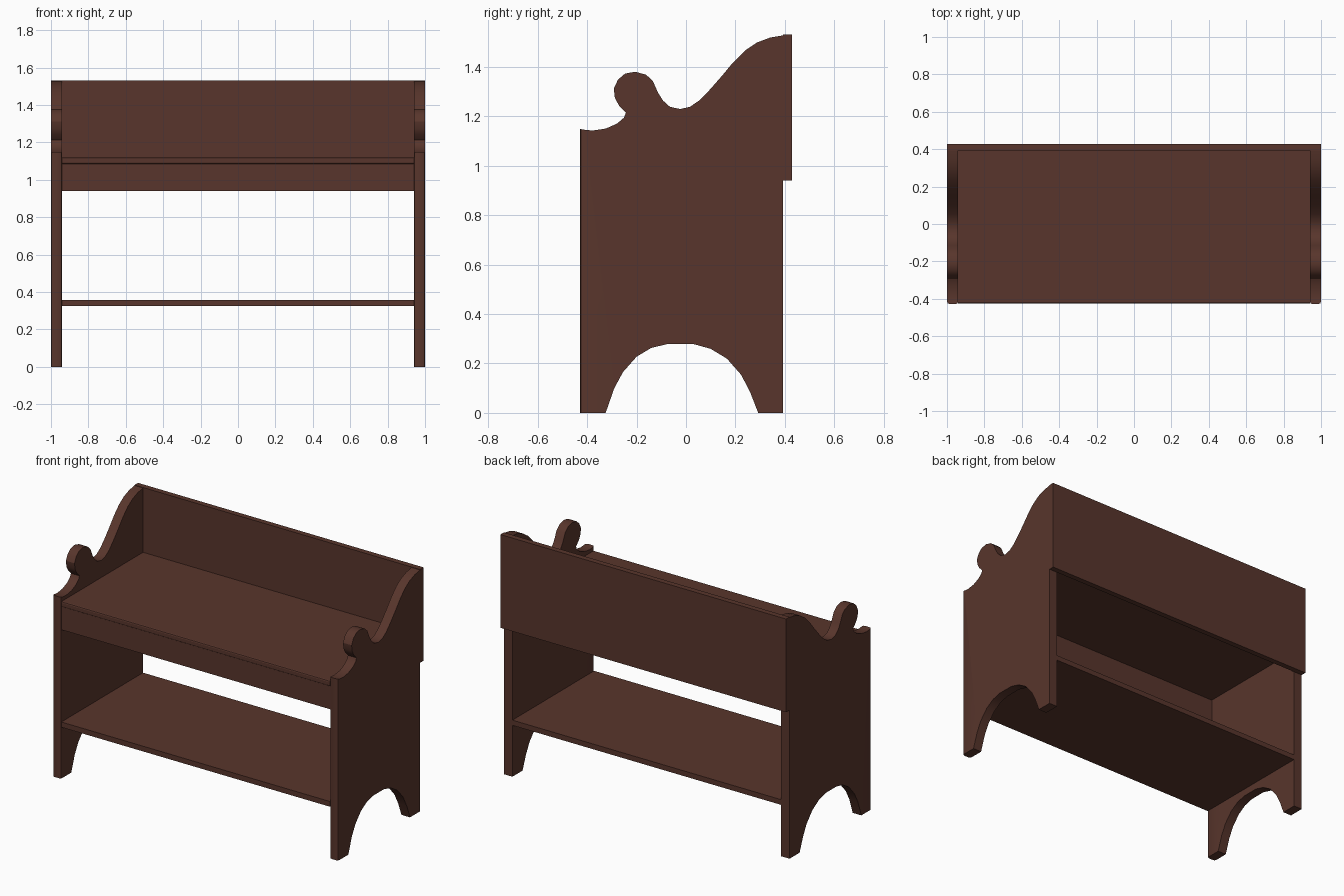
import bpy, bmesh

if "Cube" in bpy.data.objects:
    bpy.data.objects.remove(bpy.data.objects["Cube"])

wood = bpy.data.materials.new("dark brown wood")
wood.diffuse_color = (0.098, 0.036, 0.025, 1)
wood.use_nodes = True
wood.node_tree.nodes["Principled BSDF"].inputs["Base Color"].default_value = wood.diffuse_color

W, T = 1.0, 0.06            # half width, side board thickness
FRONT, BACK, REAR = -0.428, 0.393, 0.428


def finish(bm, name):
    bmesh.ops.recalc_face_normals(bm, faces=bm.faces)
    mesh = bpy.data.meshes.new(name)
    bm.to_mesh(mesh)
    bm.free()
    mesh.materials.append(wood)
    ob = bpy.data.objects.new(name, mesh)
    bpy.context.collection.objects.link(ob)
    return ob


def bevel_front(bm, axis, y, size):
    """Round the front edges that run along one axis."""
    edges = [e for e in bm.edges
             if all(abs(v.co.y - y) < 1e-4 for v in e.verts)
             and abs(e.verts[0].co[axis] - e.verts[1].co[axis]) > 0.5]
    bmesh.ops.bevel(bm, geom=edges, offset=size, segments=2,
                    profile=0.5, affect='EDGES')


def board(name, x, y0, y1, z0, z1, round_front=0):
    bm = bmesh.new()
    bmesh.ops.create_cube(bm, size=1)
    for v in bm.verts:
        v.co.x *= 2 * x
        v.co.y = y0 if v.co.y < 0 else y1
        v.co.z = z0 if v.co.z < 0 else z1
    if round_front:
        bevel_front(bm, 0, y0, round_front)
    return finish(bm, name)


# Side boards: arched foot below, scrolled armrest above
arch = [(-0.325, 0), (-0.29, 0.10), (-0.255, 0.165), (-0.20, 0.227),
        (-0.14, 0.263), (-0.077, 0.278), (0.032, 0.278), (0.10, 0.259),
        (0.166, 0.219), (0.223, 0.154), (0.259, 0.085), (0.292, 0)]
scroll = [(BACK, 1.527), (0.34, 1.518), (0.287, 1.498), (0.239, 1.466),
          (0.19, 1.417), (0.146, 1.364), (0.097, 1.308), (0.053, 1.263),
          (0.016, 1.238), (-0.024, 1.229), (-0.065, 1.238),
          (-0.093, 1.263), (-0.113, 1.295), (-0.135, 1.344),
          (-0.162, 1.368), (-0.206, 1.38), (-0.247, 1.372),
          (-0.275, 1.348), (-0.292, 1.312), (-0.288, 1.275),
          (-0.271, 1.243), (-0.243, 1.214), (-0.251, 1.194),
          (-0.279, 1.17), (-0.324, 1.15), (-0.377, 1.142),
          (-0.41, 1.145), (FRONT, 1.148)]
profile = [(FRONT, 0)] + arch + [(BACK, 0)] + scroll

for side, label in ((-1, "left"), (1, "right")):
    bm = bmesh.new()
    face = bm.faces.new([bm.verts.new((side * W, y, z)) for y, z in profile])
    ext = bmesh.ops.extrude_face_region(bm, geom=[face], use_keep_orig=True)
    for v in ext["geom"]:
        if isinstance(v, bmesh.types.BMVert):
            v.co.x -= side * T
    bmesh.ops.recalc_face_normals(bm, faces=bm.faces)
    bevel_front(bm, 2, FRONT, 0.014)
    ob = finish(bm, label + "_side_board")
    bpy.ops.object.select_all(action='DESELECT')
    ob.select_set(True)
    bpy.context.view_layer.objects.active = ob
    bpy.ops.object.shade_smooth_by_angle(angle=0.52)

# Boards spanning between the sides
inner = W - T
board("seat", inner, -0.424, BACK, 1.085, 1.12, 0.008)
board("front_apron", inner, -0.42, -0.385, 0.94, 1.086)
board("lower_shelf", inner, -0.424, BACK, 0.325, 0.358)

# Backrest across the full width
board("backrest", W, BACK, REAR, 0.94, 1.53)
